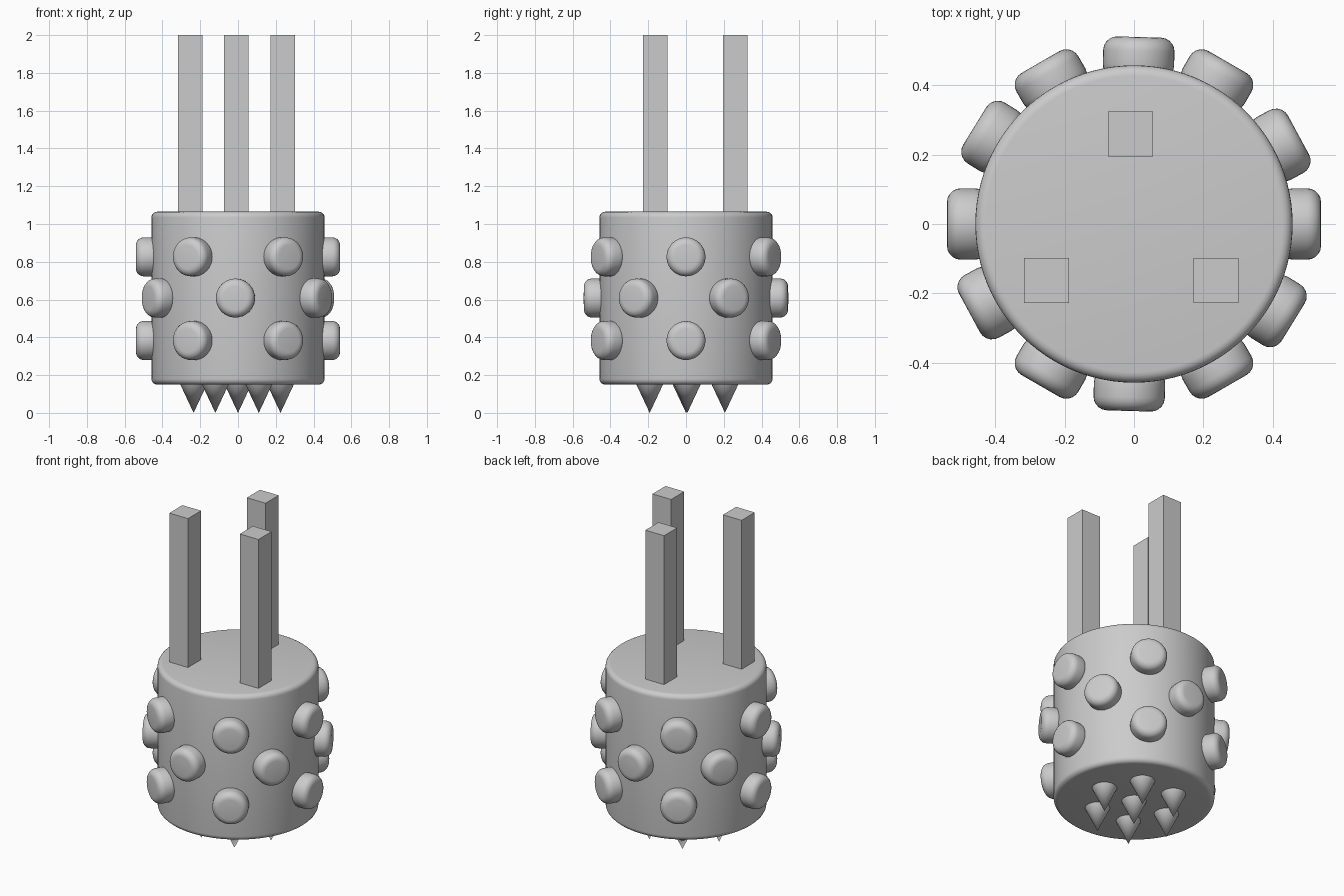
import bpy, math
from mathutils import Vector

if "Cube" in bpy.data.objects:
    bpy.data.objects.remove(bpy.data.objects["Cube"])


def smooth(obj, angle=40):
    bpy.ops.object.select_all(action='DESELECT')
    obj.select_set(True)
    bpy.context.view_layer.objects.active = obj
    bpy.ops.object.shade_smooth_by_angle(angle=math.radians(angle))


def rounded_cylinder(name, radius, depth, loc, rot, bevel, sides):
    bpy.ops.mesh.primitive_cylinder_add(vertices=sides, radius=radius, depth=depth,
                                        location=loc, rotation=rot)
    obj = bpy.context.object
    obj.name = name
    mod = obj.modifiers.new("rounded_rim", 'BEVEL')
    mod.width = bevel
    mod.segments = 5
    mod.limit_method = 'ANGLE'
    mod.angle_limit = math.radians(40)
    bpy.ops.object.modifier_apply(modifier=mod.name)
    smooth(obj)
    return obj


# Main drum
rounded_cylinder("body", 0.458, 0.915, (0, 0, 0.6075), (0, 0, 0), 0.03, 96)

# Staggered rows of round studs: (height, angle offset)
for row, (z, offset) in enumerate([(0.383, 0), (0.608, 28.4), (0.826, 0)]):
    for i in range(6):
        a = math.radians(60 * i + offset)
        d = Vector((math.cos(a), math.sin(a), 0))
        loc = d * 0.48
        loc.z = z
        rounded_cylinder(f"stud_{row}_{i}", 0.103, 0.12, loc,
                         d.to_track_quat('Z', 'Y').to_euler(), 0.04, 40)

# Spikes underneath: one central, six around it
spots = [(0, 0)] + [(0.23 * math.cos(math.radians(60 * i)) - 0.005,
                     0.23 * math.sin(math.radians(60 * i)) + 0.007) for i in range(6)]
for i, (x, y) in enumerate(spots):
    bpy.ops.mesh.primitive_cone_add(vertices=32, radius1=0.075, radius2=0, depth=0.16,
                                    location=(x, y, 0.08), rotation=(math.pi, 0, 0))
    spike = bpy.context.object
    spike.name = f"spike_{i}"
    smooth(spike)

# Square posts on top
for i, (x, y) in enumerate([(-0.01, 0.26), (-0.253, -0.163), (0.237, -0.163)]):
    bpy.ops.mesh.primitive_cube_add(size=1, location=(x, y, 1.525))
    post = bpy.context.object
    post.name = f"post_{i}"
    post.scale = (0.13, 0.13, 0.95)
